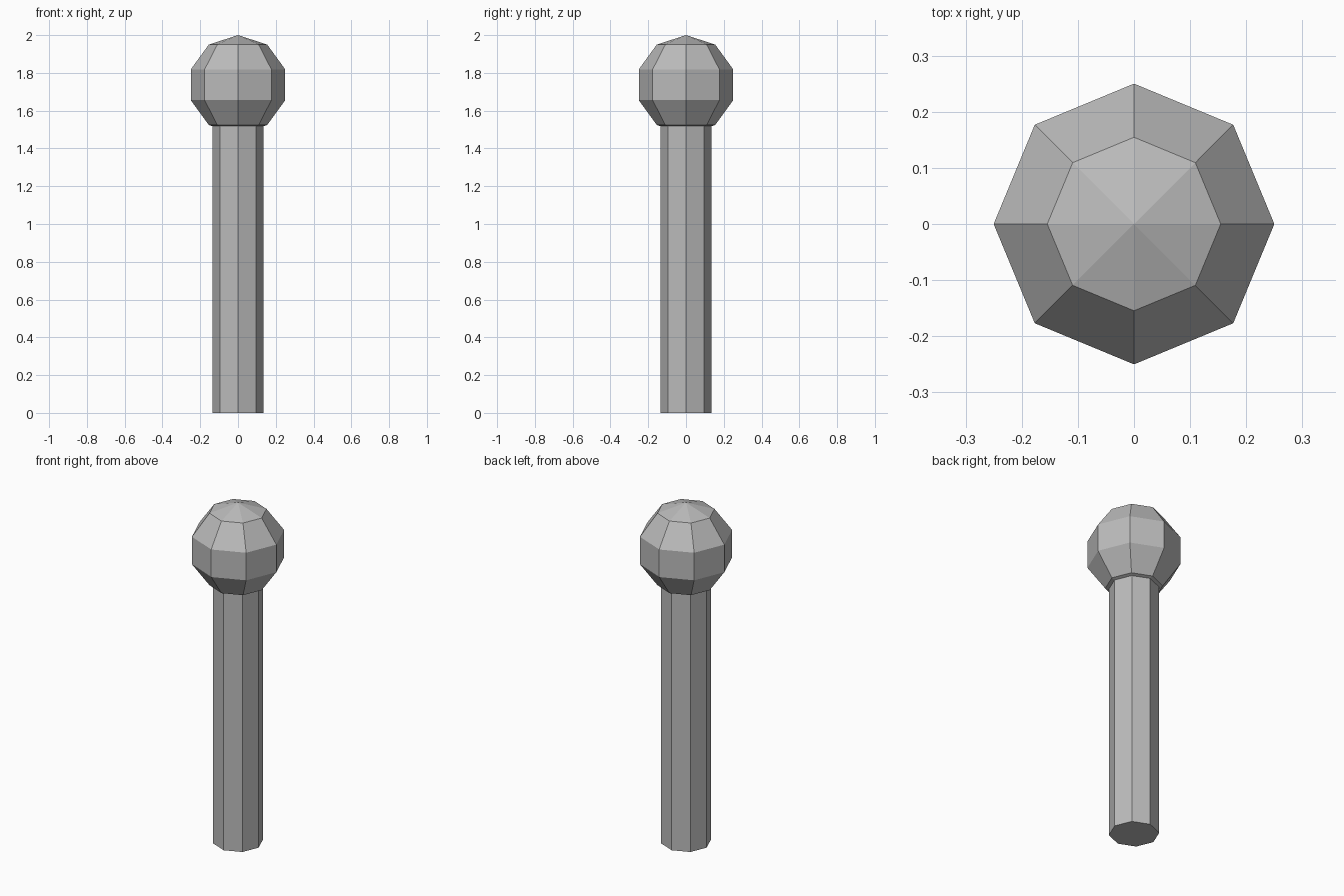
import bpy
from math import radians

cube = bpy.data.objects.get("Cube")
if cube:
    bpy.data.objects.remove(cube, do_unlink=True)

SIDES = 8
HEIGHT = 2.0
KNOB_RADIUS = 0.263
SHAFT_RADIUS = 0.135
KNOB_CENTRE = HEIGHT - KNOB_RADIUS
SHAFT_TOP = 1.53

# One plain grey for the whole model
grey = bpy.data.materials.new("plain_grey")
grey.use_nodes = True
colour = (0.5, 0.5, 0.5, 1)
grey.diffuse_color = colour
grey.node_tree.nodes["Principled BSDF"].inputs["Base Color"].default_value = colour


def finish(name):
    """Name the new part, give it the grey and keep its faces flat."""
    part = bpy.context.object
    part.name = part.data.name = name
    part.data.materials.append(grey)
    bpy.ops.object.shade_flat()
    return part


# Octagonal shaft with corners on the x and y axes
bpy.ops.mesh.primitive_cylinder_add(
    vertices=SIDES, radius=SHAFT_RADIUS, depth=SHAFT_TOP,
    location=(0, 0, SHAFT_TOP / 2))
finish("shaft")

# Faceted ball knob, sunk onto the shaft
bpy.ops.mesh.primitive_uv_sphere_add(
    segments=SIDES, ring_count=5, radius=KNOB_RADIUS,
    location=(0, 0, KNOB_CENTRE))
finish("knob")
